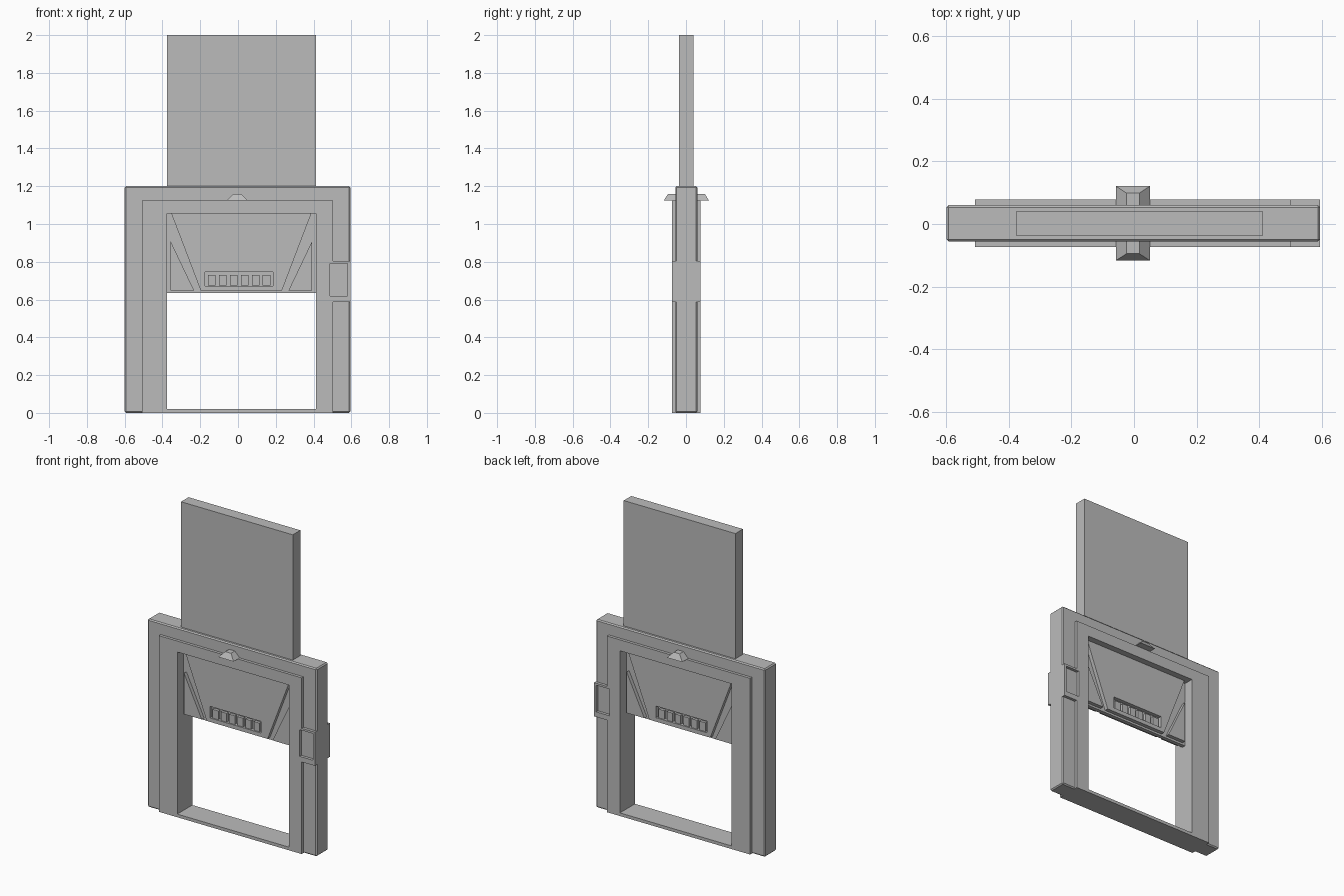
import bpy
import bmesh

cube = bpy.data.objects.get("Cube")
if cube:
    bpy.data.objects.remove(cube, do_unlink=True)

YC = 0.002            # middle of the wall thickness
LEFT, RIGHT = -0.377, 0.412   # sides of the opening
MID = (LEFT + RIGHT) / 2

grey = bpy.data.materials.new("plain_grey")
grey.use_nodes = True
grey.diffuse_color = (0.5, 0.5, 0.5, 1)
grey.node_tree.nodes["Principled BSDF"].inputs["Base Color"].default_value = (0.5, 0.5, 0.5, 1)


def loft(name, lower, upper):
    """Closed solid between two matching rings of points."""
    bm = bmesh.new()
    a = [bm.verts.new(p) for p in lower]
    b = [bm.verts.new(p) for p in upper]
    bm.faces.new(a)
    bm.faces.new(b[::-1])
    for i in range(len(a)):
        j = (i + 1) % len(a)
        bm.faces.new((a[i], b[i], b[j], a[j]))
    bmesh.ops.recalc_face_normals(bm, faces=bm.faces)
    mesh = bpy.data.meshes.new(name)
    bm.to_mesh(mesh)
    bm.free()
    mesh.materials.append(grey)
    obj = bpy.data.objects.new(name, mesh)
    bpy.context.collection.objects.link(obj)
    return obj


def prism(name, outline, half):
    """Front outline of (x, z) points, given thickness both ways."""
    return loft(name, [(x, YC - half, z) for x, z in outline],
                [(x, YC + half, z) for x, z in outline])


def block(name, x0, x1, z0, z1, half):
    return prism(name, [(x0, z0), (x1, z0), (x1, z1), (x0, z1)], half)


def cutter(name, *size):
    obj = block(name, *size, 0.3)
    obj.hide_render = True
    obj.hide_viewport = True
    return obj


def cut(obj, tool):
    mod = obj.modifiers.new("cut", 'BOOLEAN')
    mod.operation = 'DIFFERENCE'
    mod.solver = 'EXACT'
    mod.object = tool


# Outer frame with softened edges
opening = cutter("opening_cutter", LEFT, RIGHT, 0.02, 1.055)
frame = block("outer_frame", -0.6, 0.595, 0, 1.2, 0.058)
bevel = frame.modifiers.new("edge", 'BEVEL')
bevel.width = 0.007
bevel.segments = 1
cut(frame, opening)

# Raised trim, widened at the side for the control panel
trim = prism("raised_trim", [
    (-0.508, 0), (0.502, 0), (0.502, 0.588), (0.595, 0.588),
    (0.595, 0.803), (0.502, 0.803), (0.502, 1.125), (-0.508, 1.125)], 0.076)
cut(trim, opening)
cut(trim, cutter("control_recess_cutter", 0.487, 0.58, 0.62, 0.79))

# Sliding door: thick upper slab and thin lower core
block("door_slab", LEFT, RIGHT, 1.07, 2, 0.038)
block("door_core", LEFT, RIGHT, 0.635, 1.08, 0.012)

# Raised tapered door panel with a slot
panel = prism("door_panel", [(MID - 0.215, 0.648), (MID + 0.215, 0.648),
                             (MID + 0.378, 1.075), (MID - 0.378, 1.075)], 0.036)
cut(panel, cutter("slot_cutter", -0.175, 0.186, 0.673, 0.747))

# Raised corner triangles
for name, s in (("left", 1), ("right", -1)):
    prism(name + "_triangle", [(MID + s * 0.375, 0.648), (MID + s * 0.25, 0.648),
                               (MID + s * 0.375, 0.91)], 0.036)

# Row of bars in the slot
for i in range(6):
    x = 0.006 + (i - 2.5) * 0.058
    block(f"slot_bar_{i + 1}", x - 0.02, x + 0.02, 0.674, 0.73, 0.03)


# Lamp hood above the opening, on both faces
def ring(x0, x1, half, z):
    return [(x0, YC - half, z), (x1, YC - half, z), (x1, YC + half, z), (x0, YC + half, z)]


loft("lamp_hood", ring(-0.058, 0.051, 0.119, 1.125), ring(-0.024, 0.017, 0.097, 1.16))
